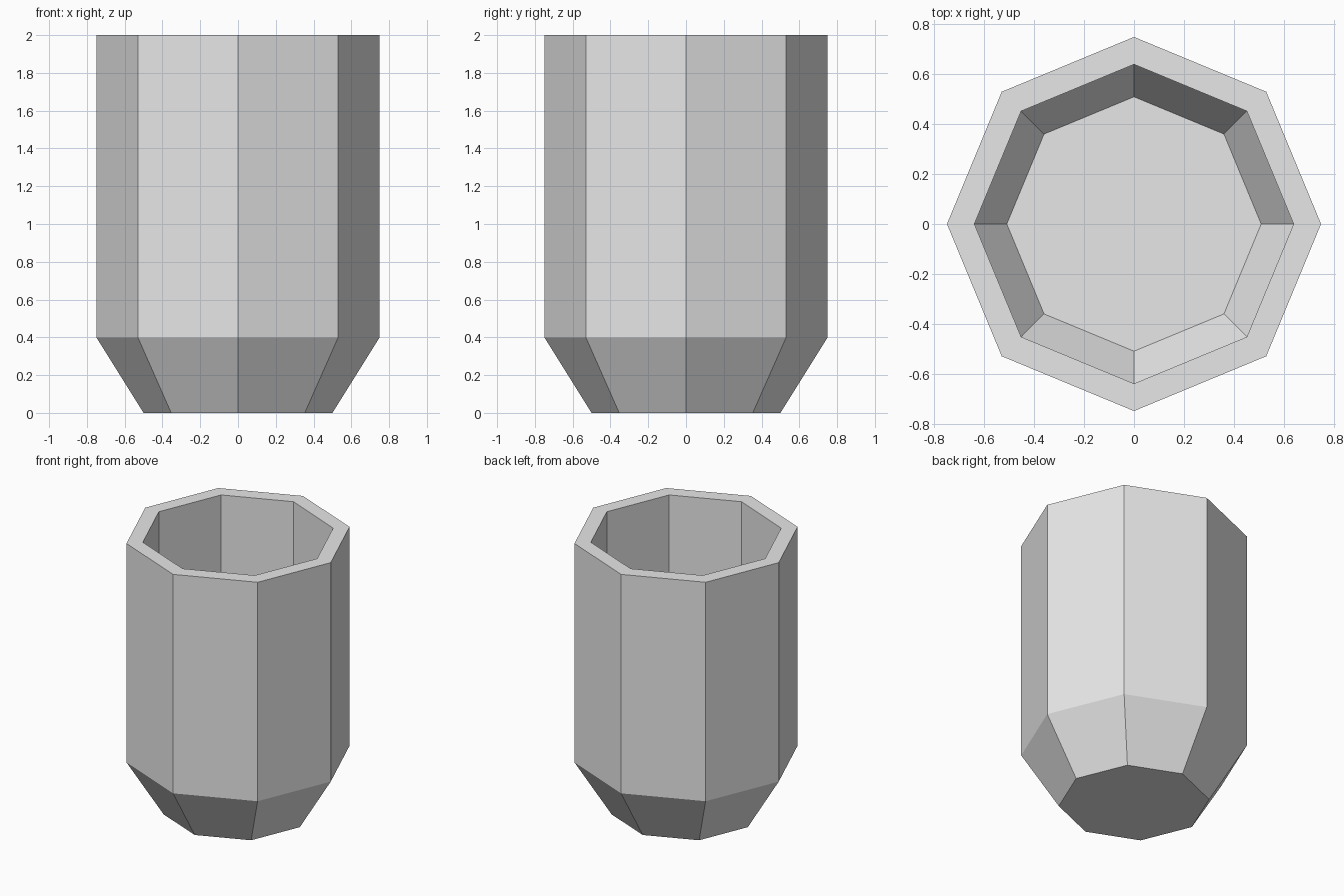
import bpy
import bmesh
from math import cos, sin, tau

SIDES = 8

cube = bpy.data.objects.get("Cube")
if cube:
    bpy.data.objects.remove(cube, do_unlink=True)

# Single plain grey material
grey = bpy.data.materials.new("light_grey")
grey.use_nodes = True
colour = (0.8, 0.8, 0.8, 1)
grey.diffuse_color = colour
grey.node_tree.nodes["Principled BSDF"].inputs["Base Color"].default_value = colour

# Radius and height: outer base, outer wall, rim, inner wall, inner floor
profile = [(0.5, 0), (0.75, 0.4), (0.75, 2), (0.64, 2), (0.64, 0.4), (0.51, 0.2)]


def ring(bm, radius, height):
    return [bm.verts.new((radius * cos(tau * i / SIDES), radius * sin(tau * i / SIDES), height))
            for i in range(SIDES)]


# Octagonal cup, closed by an outer base and an inner floor
bm = bmesh.new()
rings = [ring(bm, r, z) for r, z in profile]
for low, high in zip(rings, rings[1:]):
    for i in range(SIDES):
        j = (i + 1) % SIDES
        bm.faces.new((low[i], low[j], high[j], high[i]))
bm.faces.new(rings[0][::-1])
bm.faces.new(rings[-1])
bmesh.ops.recalc_face_normals(bm, faces=bm.faces)

mesh = bpy.data.meshes.new("octagonal_cup")
bm.to_mesh(mesh)
bm.free()
mesh.materials.append(grey)
cup = bpy.data.objects.new("octagonal_cup", mesh)
bpy.context.collection.objects.link(cup)
